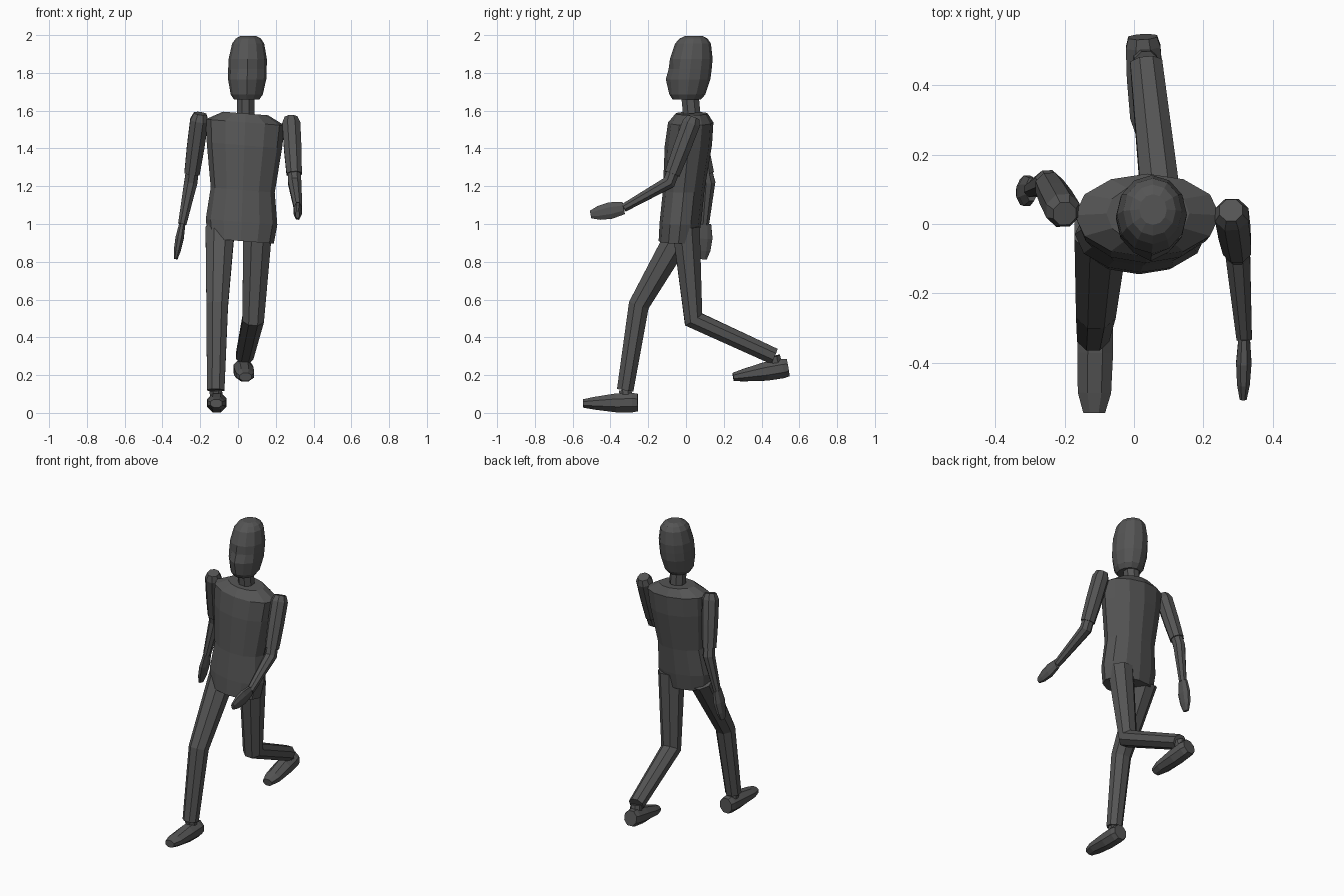
import bpy
import bmesh
import math
from mathutils import Vector

cube = bpy.data.objects.get("Cube")
if cube:
    bpy.data.objects.remove(cube, do_unlink=True)

grey = bpy.data.materials.new("charcoal_grey")
grey.use_nodes = True
colour = (0.09, 0.09, 0.09, 1)
grey.diffuse_color = colour
grey.node_tree.nodes["Principled BSDF"].inputs["Base Color"].default_value = colour

up = Vector((0, 0, 1))
sideways = Vector((1, 0, 0))


def loft(name, centres, widths, depths, sides=8, normal=None, phase=0.5):
    """Faceted tube through ring centres, with side and depth radii per ring."""
    bm = bmesh.new()
    loops = []
    last = len(centres) - 1
    for i, centre in enumerate(centres):
        # Each ring faces the mean of its neighbouring directions
        before = (centre - centres[max(i - 1, 0)]).normalized()
        after = (centres[min(i + 1, last)] - centre).normalized()
        facing = normal or (before + after).normalized()
        across = (sideways - facing * facing.x).normalized()
        through = facing.cross(across)
        loop = []
        for k in range(sides):
            angle = math.tau * (k + phase) / sides
            offset = across * widths[i] * math.cos(angle) + through * depths[i] * math.sin(angle)
            loop.append(bm.verts.new(centre + offset))
        loops.append(loop)
    for lower, upper in zip(loops, loops[1:]):
        for k in range(sides):
            following = (k + 1) % sides
            bm.faces.new((lower[k], lower[following], upper[following], upper[k]))
    bm.faces.new(loops[0])
    bm.faces.new(loops[-1])
    bmesh.ops.recalc_face_normals(bm, faces=bm.faces)
    mesh = bpy.data.meshes.new(name)
    bm.to_mesh(mesh)
    bm.free()
    mesh.materials.append(grey)
    obj = bpy.data.objects.new(name, mesh)
    bpy.context.collection.objects.link(obj)
    return obj


def limb(name, centres, widths, flatness=1.0):
    """Eight-sided limb whose depth follows its width."""
    return loft(name, centres, widths, [w * flatness for w in widths])


def along(start, end, steps):
    """Points at the given fractions of a line."""
    return [start.lerp(end, t) for t in steps]


# Torso: flared hem, narrow waist, broad shoulders and a sloping collar
pelvis = Vector((0.015, -0.04, 0.91))
collar = Vector((0.04, 0.03, 1.585))
loft(
    "torso",
    along(pelvis, collar, (0, 0.15, 0.4, 0.75, 0.93, 1)),
    widths=(0.175, 0.19, 0.17, 0.2, 0.21, 0.12),
    depths=(0.105, 0.11, 0.11, 0.125, 0.12, 0.085),
    sides=12,
    normal=Vector((0.08, 0, 1)).normalized(),
    phase=0,
)

# Neck
chin = Vector((0.04, 0.02, 1.69))
limb("neck", [collar, chin], [0.05, 0.05])

# Head: a rounded block that narrows at the jaw and crown
middle = Vector((0.05, 0.022, 1.82))
drift = Vector((0.005, 0.02, 0.18))
heights = (-0.9, -0.75, -0.3, 0, 0.3, 0.75, 0.9, 0.98)
roundness = [(1 - abs(h) ** 3) ** (1 / 3) for h in heights]
head = loft(
    "head",
    [middle + drift * h for h in heights],
    widths=[r * 0.102 for r in roundness],
    depths=[r * 0.114 for r in roundness],
    sides=12,
    normal=up,
    phase=0,
)

# Nose ridge pushed out, with an eye socket pressed in on each side
face_verts = head.data.vertices
nose_ring, eye_ring, front = 2 * 12, 3 * 12, 9
face_verts[nose_ring + front].co.y -= 0.01
for neighbour in (-1, 1):
    face_verts[eye_ring + front + neighbour].co.y += 0.012

# Arms: the right hangs back, the left swings forward
arm_joints = {
    "right": [(-0.2, 0.03, 1.585), (-0.25, 0.12, 1.22), (-0.295, 0.1, 1), (-0.33, 0.09, 0.815)],
    "left": [(0.28, 0.04, 1.565), (0.3, -0.09, 1.22), (0.318, -0.33, 1.085), (0.315, -0.505, 1.05)],
}
for side, joints in arm_joints.items():
    shoulder, elbow, wrist, fingertip = map(Vector, joints)
    limb(f"{side}_upper_arm", along(shoulder, elbow, (0, 0.1, 0.5, 0.87)), [0.036, 0.052, 0.05, 0.044])
    limb(f"{side}_forearm", [elbow.lerp(shoulder, 0.2), elbow, wrist], [0.036, 0.038, 0.024])
    limb(f"{side}_hand", along(wrist, fingertip, (0, 0.4, 0.75, 1)), [0.018, 0.024, 0.02, 0.011], flatness=2)

# Legs and feet: the right strides forward, the left trails with a bent knee
leg_joints = {
    "right": [(-0.095, -0.02, 0.97), (-0.11, -0.25, 0.57), (-0.118, -0.322, 0.12),
              (-0.11, -0.255, 0.055), (-0.115, -0.545, 0.05)],
    "left": [(0.105, 0, 0.98), (0.08, 0.04, 0.495), (0.035, 0.465, 0.3),
             (0.025, 0.54, 0.24), (0.04, 0.25, 0.19)],
}
for side, joints in leg_joints.items():
    hip, knee, ankle, heel, toe = map(Vector, joints)
    limb(f"{side}_leg", [hip, knee, ankle], [0.083, 0.062, 0.05], flatness=0.95)
    limb(f"{side}_ankle", [ankle, heel.lerp(toe, 0.2)], [0.036, 0.036])
    # Wedge-shaped foot, thinning towards the toe
    loft(
        f"{side}_foot",
        along(heel, toe, (0, 0.1, 0.4, 0.8, 1)),
        widths=(0.045, 0.054, 0.056, 0.052, 0.034),
        depths=(0.05, 0.056, 0.054, 0.036, 0.024),
    )
